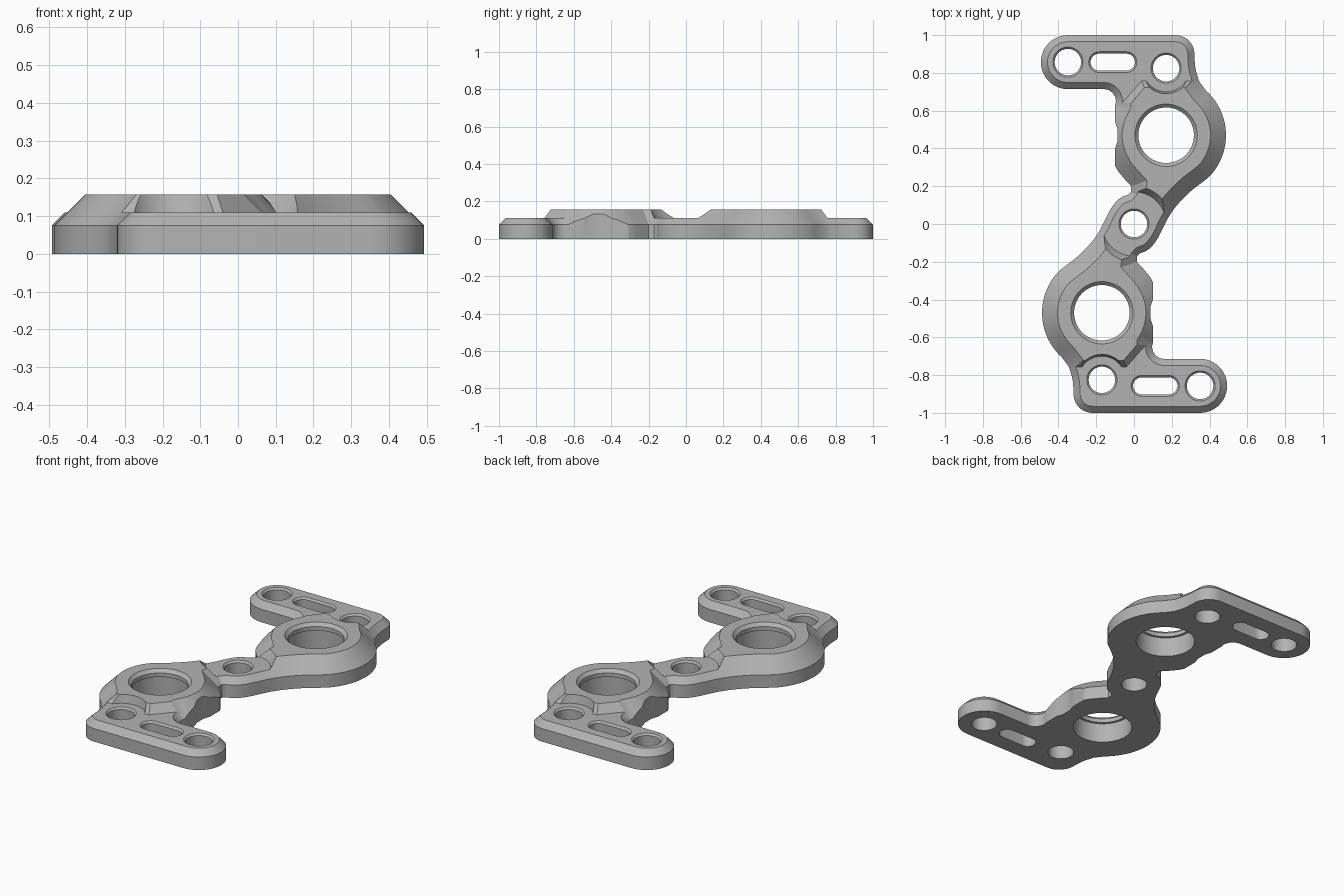
import bpy, bmesh
from math import cos, sin, radians
from mathutils import Vector

cube = bpy.data.objects.get("Cube")
if cube:
    bpy.data.objects.remove(cube)

EDGE, LOW, HIGH = 0.075, 0.11, 0.157   # chamfer start, arm top, lobe top


def arc(cx, cy, r, start, end, n):
    angles = [radians(start + (end - start) * i / n) for i in range(n + 1)]
    return [Vector((cx + r * cos(a), cy + r * sin(a))) for a in angles]


def points(*pairs):
    return [Vector(p) for p in pairs]


def soften(pts):
    # Corner cutting that keeps both ends
    out = [pts[0]]
    for a, b in zip(pts, pts[1:]):
        out += [a.lerp(b, 0.25), a.lerp(b, 0.75)]
    return out + [pts[-1]]


def inset(loop, d):
    # Mitred parallel copy of a counterclockwise loop, inward for d > 0
    out = []
    for i, p in enumerate(loop):
        a = (p - loop[i - 1]).normalized()
        b = (loop[(i + 1) % len(loop)] - p).normalized()
        na, nb = Vector((-a.y, a.x)), Vector((-b.y, b.x))
        out.append(p + (na + nb) * d / (1 + na.dot(nb)))
    return out


def loft(name, layers, turn=1):
    # Closed solid through stacked loops; turn=-1 rotates it half a turn
    bm = bmesh.new()
    rings = [[bm.verts.new((p.x * turn, p.y * turn, z)) for p in loop] for loop, z in layers]
    bm.faces.new(rings[0][::-1])
    bm.faces.new(rings[-1])
    n = len(rings[0])
    for low, up in zip(rings, rings[1:]):
        for i in range(n):
            j = (i + 1) % n
            bm.faces.new((low[i], low[j], up[j], up[i]))
    bmesh.ops.recalc_face_normals(bm, faces=bm.faces)
    mesh = bpy.data.meshes.new(name)
    bm.to_mesh(mesh)
    bm.free()
    obj = bpy.data.objects.new(name, mesh)
    bpy.context.collection.objects.link(obj)
    return obj


def hole_layers(loop, top):
    # Straight bore with a small chamfer at the top rim
    rim = 0.01
    return [(loop, -0.1), (loop, top - rim), (inset(loop, -rim), top),
            (inset(loop, -rim), 0.3)]


# Outline of one half, counterclockwise from the waist
half = soften(points((0.015, -0.2), (0.018, -0.16), (0.075, -0.14), (0.115, -0.095),
                     (0.14, -0.05), (0.158, -0.01), (0.19, 0.05), (0.235, 0.11),
                     (0.3, 0.175), (0.36, 0.22)))
half += arc(0.17, 0.47, 0.317, -45, 48, 20)
half += soften(points((0.345, 0.755), (0.325, 0.82), (0.32, 0.88)))
half += arc(0.22, 0.9, 0.1, 0, 90, 10)
half += arc(-0.35, 0.857, 0.143, 90, 270, 24)
half += arc(-0.16, 0.65, 0.064, 90, 0, 8)
half += arc(0.17, 0.47, 0.315, 148, 212, 14)
half += soften(points((-0.085, 0.28), (-0.05, 0.238)))
outline = half + [-p for p in half]

plate = loft("bracket_plate", [(outline, 0), (outline, EDGE),
                               (inset(outline, HIGH - EDGE), HIGH)])

cutters = []


def cutter(layers, turn=1):
    cutters.append(loft("cutter", layers, turn))
    cutters[-1].hide_render = True


# Lowered seat and hole in the middle
seat = arc(0, 0, 0.17, 0, 357.5, 143)
cutter([(seat, LOW), (inset(seat, -0.03), HIGH), (inset(seat, -0.03), 0.3)])
cutter(hole_layers(arc(0, 0, 0.07, 0, 352.5, 47), LOW))

arm_step = points((-0.7, 0.625), (-0.075, 0.625), (0.04, 0.757), (0.7, 0.757),
                  (0.7, 1.2), (-0.7, 1.2))
side_notch = points((-0.3, 0.25), (-0.1, 0.25), (-0.1, 0.4), (-0.087, 0.44),
                    (-0.087, 0.5), (-0.1, 0.54), (-0.1, 0.643), (-0.3, 0.643))
slot = arc(0.03 - 0.07, 0.857, 0.045, -90, 90, 16) + arc(-0.185, 0.857, 0.045, 90, 270, 16)

for turn in (1, -1):
    # Arm step, screw head clearance and flat flank
    cutter([(arm_step, LOW), (inset(arm_step, -0.035), HIGH),
            (inset(arm_step, -0.035), 0.3)], turn)
    clearance = arc(0.17, 0.825, 0.125, 0, 354, 59)
    cutter([(clearance, LOW), (inset(clearance, -0.01), HIGH),
            (inset(clearance, -0.01), 0.3)], turn)
    cutter([(side_notch, -0.1), (side_notch, 0.3)], turn)
    # Arm holes and slot
    for x, y in ((-0.35, 0.857), (0.17, 0.825)):
        cutter(hole_layers(arc(x, y, 0.07, 0, 352.5, 47), LOW), turn)
    cutter(hole_layers(slot, LOW), turn)
    # Bearing bore with a retaining lip at the top
    ring = arc(0.17, 0.47, 0.147, 0, 355, 71)
    bore = inset(ring, -0.013)
    cutter([(bore, -0.1), (bore, 0.115), (ring, 0.116), (ring, HIGH - 0.018),
            (inset(ring, -0.018), HIGH), (inset(ring, -0.018), 0.3)], turn)

for c in cutters:
    mod = plate.modifiers.new("cut", 'BOOLEAN')
    mod.operation = 'DIFFERENCE'
    mod.solver = 'EXACT'
    mod.object = c

# Bake the cuts and drop the cutters
depsgraph = bpy.context.evaluated_depsgraph_get()
cut_mesh = bpy.data.meshes.new_from_object(plate.evaluated_get(depsgraph))
plate.modifiers.clear()
plate.data = cut_mesh
for c in cutters:
    bpy.data.objects.remove(c)

# Single grey finish
grey = bpy.data.materials.new("satin_grey")
grey.use_nodes = True
colour = (0.45, 0.45, 0.45, 1)
grey.diffuse_color = colour
grey.node_tree.nodes["Principled BSDF"].inputs["Base Color"].default_value = colour
plate.data.materials.clear()
plate.data.materials.append(grey)

for o in bpy.context.selected_objects:
    o.select_set(False)
plate.select_set(True)
bpy.context.view_layer.objects.active = plate
bpy.ops.object.shade_smooth_by_angle(angle=radians(25))
